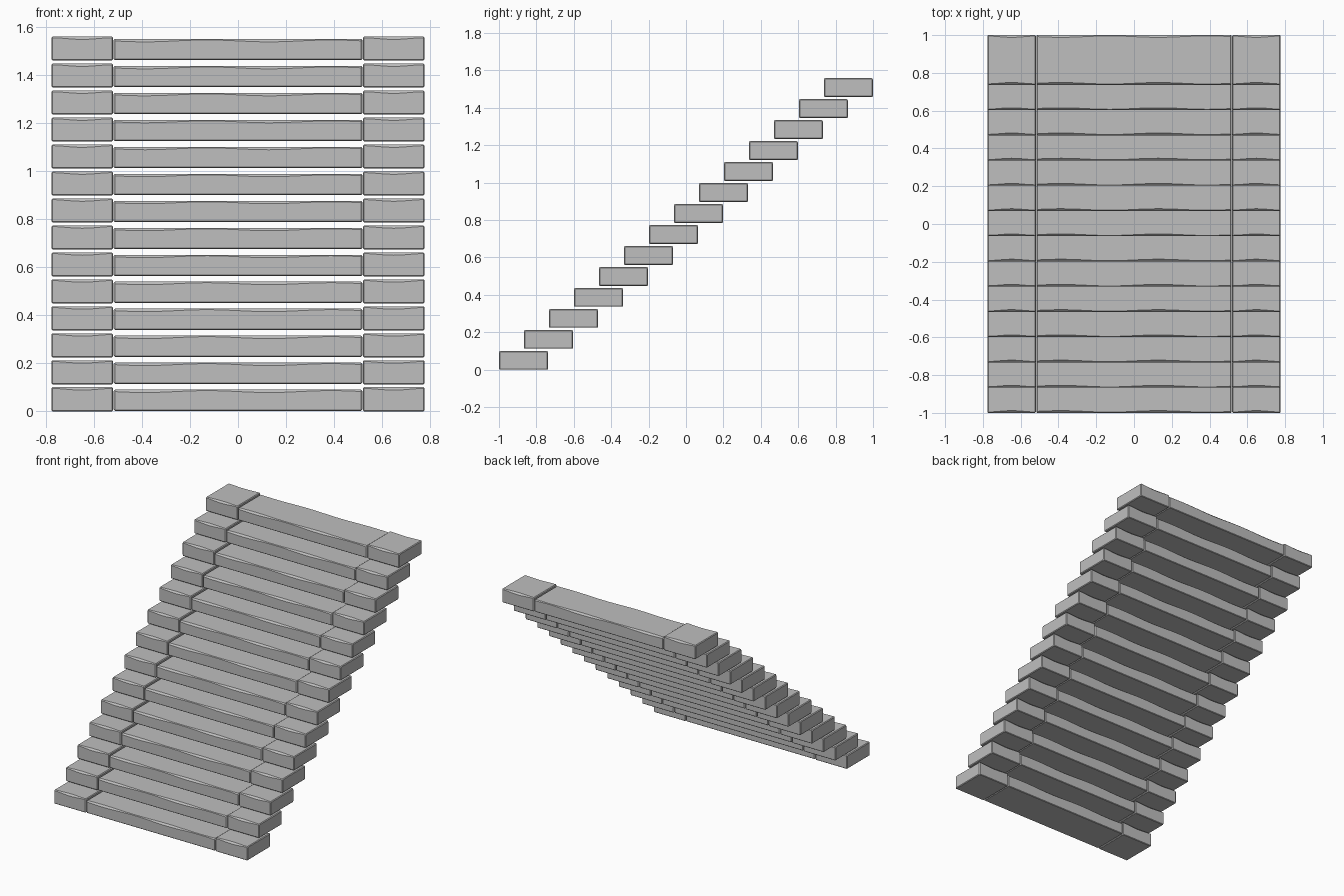
import bpy, bmesh, math

cube = bpy.data.objects.get("Cube")
if cube:
    bpy.data.objects.remove(cube, do_unlink=True)

STEPS = 14
DEPTH = 0.263
RUN = (2 - DEPTH) / (STEPS - 1)
RISE = 0.1122

stone = bpy.data.materials.new("light grey stone")
stone.use_nodes = True
grey = (0.52, 0.52, 0.52, 1)
stone.diffuse_color = grey
stone.node_tree.nodes["Principled BSDF"].inputs["Base Color"].default_value = grey


def section(bottom, top, wear, inset):
    """Block profile in y and z with a small lower and a worn upper chamfer."""
    h = DEPTH / 2 - inset
    b, t, c = bottom + inset, top - inset, 0.004
    half = [(h - c, b), (h, b + c), (h, t - wear), (h - wear, t)]
    return half + [(-y, z) for y, z in reversed(half)]


def worn_block(name, x0, x1, bottom, top, segments, wear_at):
    """Loft the profile along x, with the upper edges worn unevenly."""
    bm = bmesh.new()
    edge = 0.005
    stations = [(x0, edge)]
    for i in range(segments + 1):
        stations.append((x0 + edge + (x1 - x0 - 2 * edge) * i / segments, 0))
    stations.append((x1, edge))
    rings = []
    for x, inset in stations:
        u = (x - x0) / (x1 - x0)
        pts = section(bottom, top, wear_at(u), inset)
        rings.append([bm.verts.new((x, y, z)) for y, z in pts])
    n = len(rings[0])
    for a, b in zip(rings, rings[1:]):
        for i in range(n):
            j = (i + 1) % n
            bm.faces.new((a[i], a[j], b[j], b[i]))
    bm.faces.new(rings[0])
    bm.faces.new(rings[-1])
    bmesh.ops.recalc_face_normals(bm, faces=bm.faces)
    mesh = bpy.data.meshes.new(name)
    bm.to_mesh(mesh)
    bm.free()
    mesh.materials.append(stone)
    return mesh


def end_wear(u):
    return 0.005 + 0.007 * math.sin(math.pi * u) ** 2


def tread_wear(u):
    return 0.008 + 0.004 * math.sin(math.tau * 2 * u)


# One mesh per part, shared by every step
parts = {
    "tread": worn_block("tread", -0.517, 0.517, 0.002, 0.09, 32, tread_wear),
    "left_end_block": worn_block("left_end_block", 0.52, 0.776, 0, 0.1, 12, end_wear),
    "right_end_block": worn_block("right_end_block", -0.776, -0.52, 0, 0.1, 12, end_wear),
}

# Flight of separate floating steps
for mesh in parts.values():
    mesh.shade_smooth()
    mesh.set_sharp_from_angle(angle=math.radians(25))
for step in range(STEPS):
    for name, mesh in parts.items():
        obj = bpy.data.objects.new(f"{name}_{step + 1}", mesh)
        obj.location = (0, -1 + DEPTH / 2 + RUN * step, RISE * step)
        bpy.context.collection.objects.link(obj)
